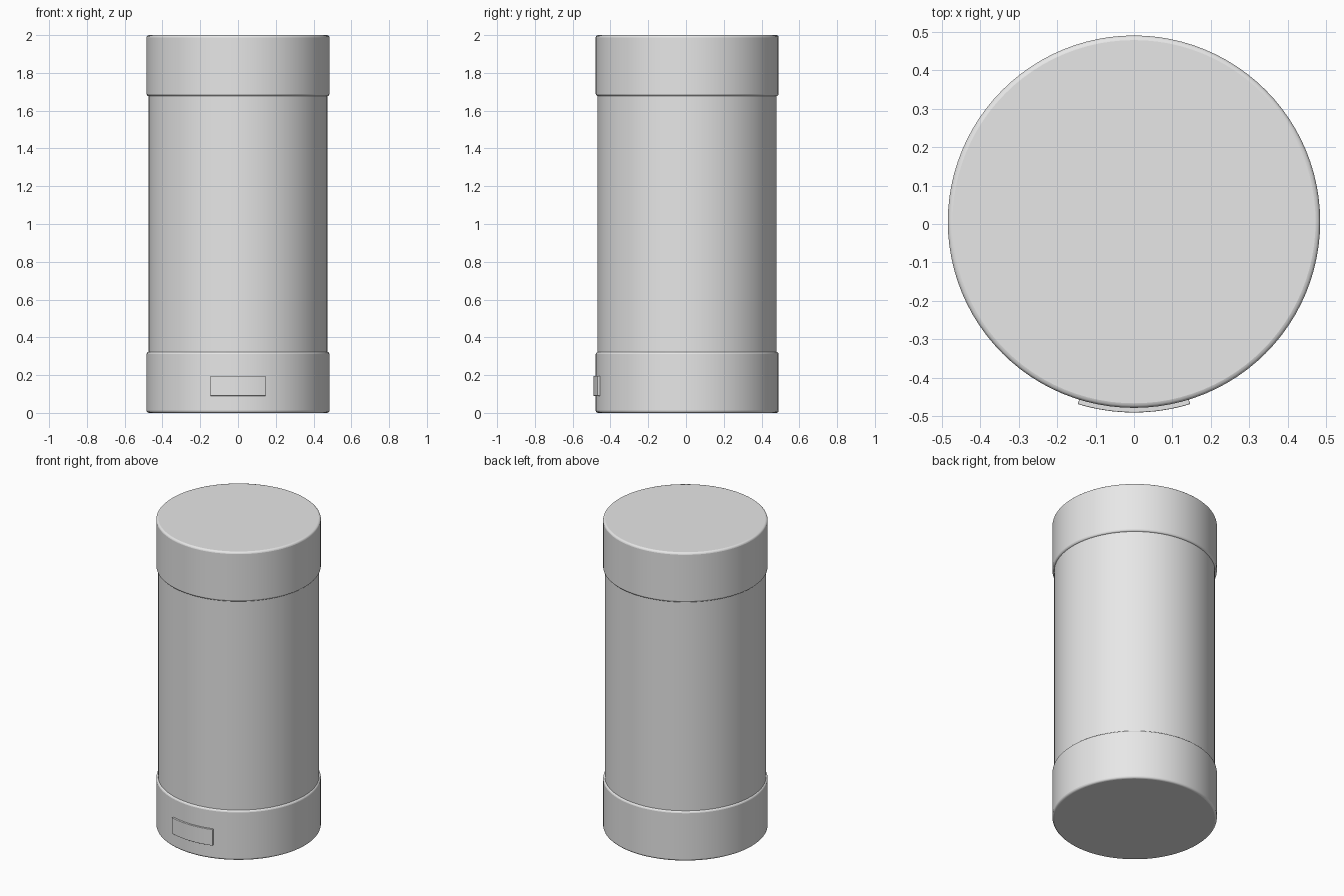
import bpy
import bmesh
from math import sin, cos, pi, radians

cube = bpy.data.objects.get("Cube")
if cube:
    bpy.data.objects.remove(cube)

CENTRE_Y = 0.006
BAND_R, BODY_R, PLATE_R = 0.484, 0.474, 0.496
BAND_H = 0.323

grey = bpy.data.materials.new("light_grey")
grey.use_nodes = True
grey.diffuse_color = (0.8, 0.8, 0.8, 1)
grey.node_tree.nodes["Principled BSDF"].inputs["Base Color"].default_value = (0.8, 0.8, 0.8, 1)


def finish(obj):
    obj.data.materials.append(grey)
    bpy.ops.object.select_all(action="DESELECT")
    obj.select_set(True)
    bpy.context.view_layer.objects.active = obj
    bpy.ops.object.shade_smooth_by_angle(angle=radians(35))


def soften(obj, width):
    bevel = obj.modifiers.new("rounded_edges", "BEVEL")
    bevel.width = width
    bevel.segments = 3
    bevel.limit_method = "ANGLE"
    bevel.angle_limit = radians(40)


def drum(name, radius, bottom, top, rounding=0):
    bpy.ops.mesh.primitive_cylinder_add(
        vertices=96, radius=radius, depth=top - bottom,
        location=(0, CENTRE_Y, (bottom + top) / 2))
    obj = bpy.context.object
    obj.name = name
    finish(obj)
    if rounding:
        soften(obj, rounding)


# Main tube with a rounded band at each end
drum("body", BODY_R, 0.05, 1.95)
drum("base_band", BAND_R, 0, BAND_H, 0.012)
drum("top_band", BAND_R, 2 - BAND_H, 2, 0.012)


# Raised curved plate on the front of the base band
def curved_plate(name, inner, outer, half_angle, bottom, top, steps=16):
    bm = bmesh.new()
    sections = []
    for i in range(steps + 1):
        a = -pi / 2 + half_angle * (2 * i / steps - 1)
        corners = ((inner, bottom), (outer, bottom), (outer, top), (inner, top))
        sections.append([bm.verts.new((r * cos(a), CENTRE_Y + r * sin(a), z))
                         for r, z in corners])
    for s, t in zip(sections, sections[1:]):
        for k in range(4):
            n = (k + 1) % 4
            bm.faces.new((s[k], s[n], t[n], t[k]))
    bm.faces.new(sections[0])
    bm.faces.new(sections[-1])
    bmesh.ops.recalc_face_normals(bm, faces=bm.faces)
    mesh = bpy.data.meshes.new(name)
    bm.to_mesh(mesh)
    bm.free()
    obj = bpy.data.objects.new(name, mesh)
    bpy.context.collection.objects.link(obj)
    finish(obj)
    soften(obj, 0.002)


curved_plate("front_plate", 0.478, PLATE_R, 0.299, 0.09, 0.195)
